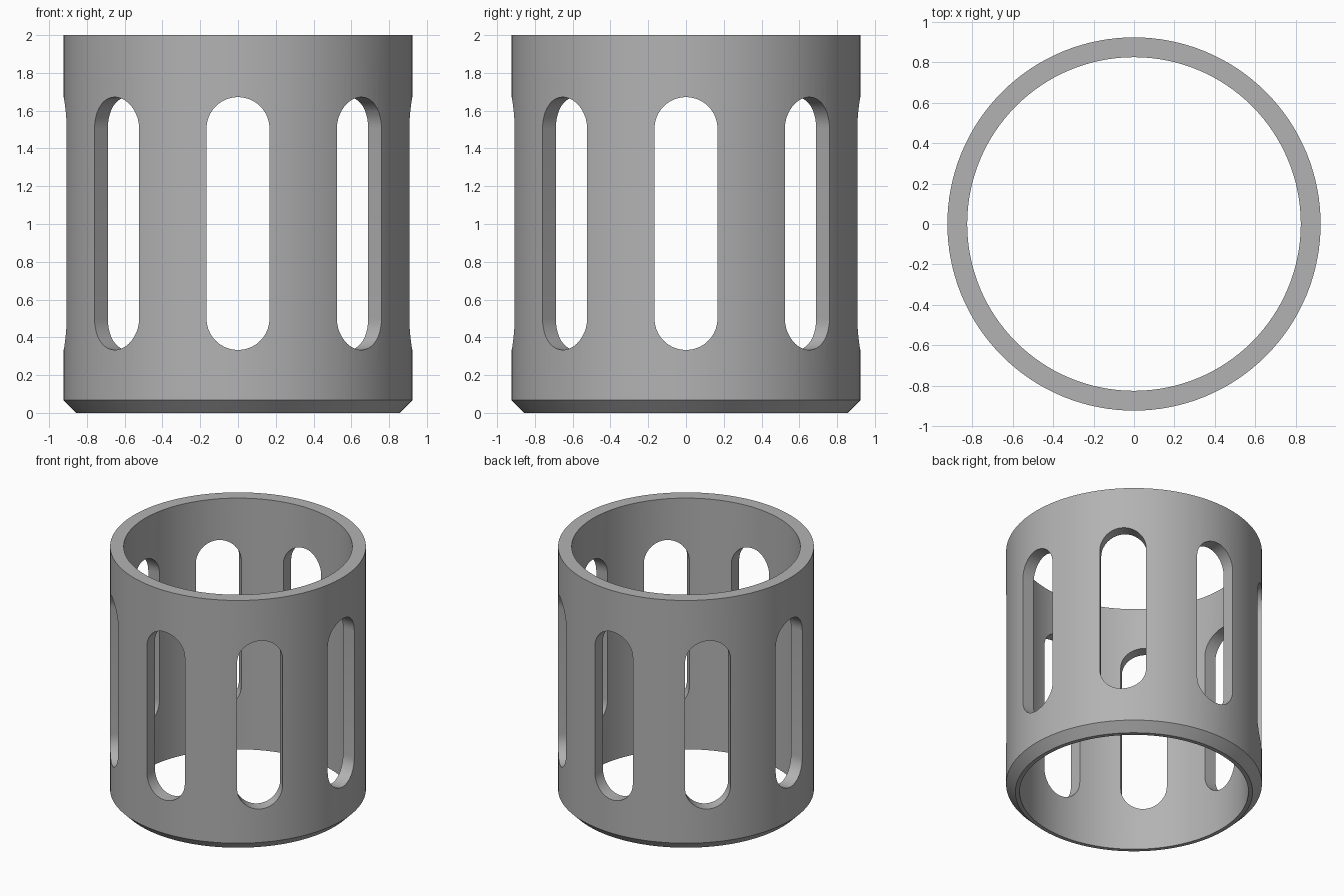
import bpy, bmesh, math
from mathutils import Matrix, Vector

if "Cube" in bpy.data.objects:
    bpy.data.objects.remove(bpy.data.objects["Cube"], do_unlink=True)

OUTER, INNER, HEIGHT, CHAMFER = 0.923, 0.825, 2.0, 0.067
SLOT_R, SLOT_LOW, SLOT_HIGH = 0.167, 0.5, 1.505
SLOTS, SEGMENTS = 8, 128

grey = bpy.data.materials.new("mid grey")
grey.use_nodes = True
grey.diffuse_color = (0.45, 0.45, 0.45, 1)
grey.node_tree.nodes["Principled BSDF"].inputs["Base Color"].default_value = grey.diffuse_color


def make_object(name, bm):
    bmesh.ops.recalc_face_normals(bm, faces=bm.faces)
    mesh = bpy.data.meshes.new(name)
    bm.to_mesh(mesh)
    bm.free()
    mesh.materials.append(grey)
    obj = bpy.data.objects.new(name, mesh)
    bpy.context.collection.objects.link(obj)
    return obj


# Sleeve: a wall profile, chamfered at the bottom, turned about z
bm = bmesh.new()
profile = [(INNER, 0), (OUTER - CHAMFER, 0), (OUTER, CHAMFER),
           (OUTER, HEIGHT), (INNER, HEIGHT)]
verts = [bm.verts.new((r, 0, z)) for r, z in profile]
edges = [bm.edges.new((verts[i - 1], v)) for i, v in enumerate(verts)]
bmesh.ops.spin(bm, geom=verts + edges, cent=(0, 0, 0), axis=(0, 0, 1),
               angle=math.tau, steps=SEGMENTS, use_duplicate=False)
bmesh.ops.remove_doubles(bm, verts=bm.verts, dist=1e-4)
sleeve = make_object("slotted_sleeve", bm)

# Slot cutters: round-ended prisms around the wall
bm = bmesh.new()
ARC = 20
outline = [(SLOT_R * math.cos(math.pi * i / ARC), SLOT_HIGH + SLOT_R * math.sin(math.pi * i / ARC))
           for i in range(ARC + 1)]
outline += [(-x, SLOT_LOW + SLOT_HIGH - z) for x, z in outline]
for k in range(SLOTS):
    turn = Matrix.Rotation(math.tau * k / SLOTS, 3, "Z")
    face = bm.faces.new([bm.verts.new(turn @ Vector((x, -0.6, z))) for x, z in outline])
    side = bmesh.ops.extrude_face_region(bm, geom=[face])
    moved = [g for g in side["geom"] if isinstance(g, bmesh.types.BMVert)]
    bmesh.ops.translate(bm, verts=moved, vec=turn @ Vector((0, -0.5, 0)))
    if not face.is_valid or len(face.link_loops if hasattr(face, "link_loops") else face.loops) == 0:
        continue
# Close any prism end left open by the extrusion
open_edges = [e for e in bm.edges if e.is_boundary]
if open_edges:
    bmesh.ops.holes_fill(bm, edges=open_edges, sides=0)
cutter = make_object("slot_cutters", bm)

# Cut the slots and keep the result as plain mesh
cut = sleeve.modifiers.new("slots", "BOOLEAN")
cut.operation, cut.solver, cut.object = "DIFFERENCE", "EXACT", cutter
bpy.ops.object.select_all(action="DESELECT")
bpy.context.view_layer.objects.active = sleeve
sleeve.select_set(True)
bpy.ops.object.modifier_apply(modifier=cut.name)
bpy.data.objects.remove(cutter, do_unlink=True)
bpy.ops.object.shade_smooth_by_angle(angle=math.radians(30))
